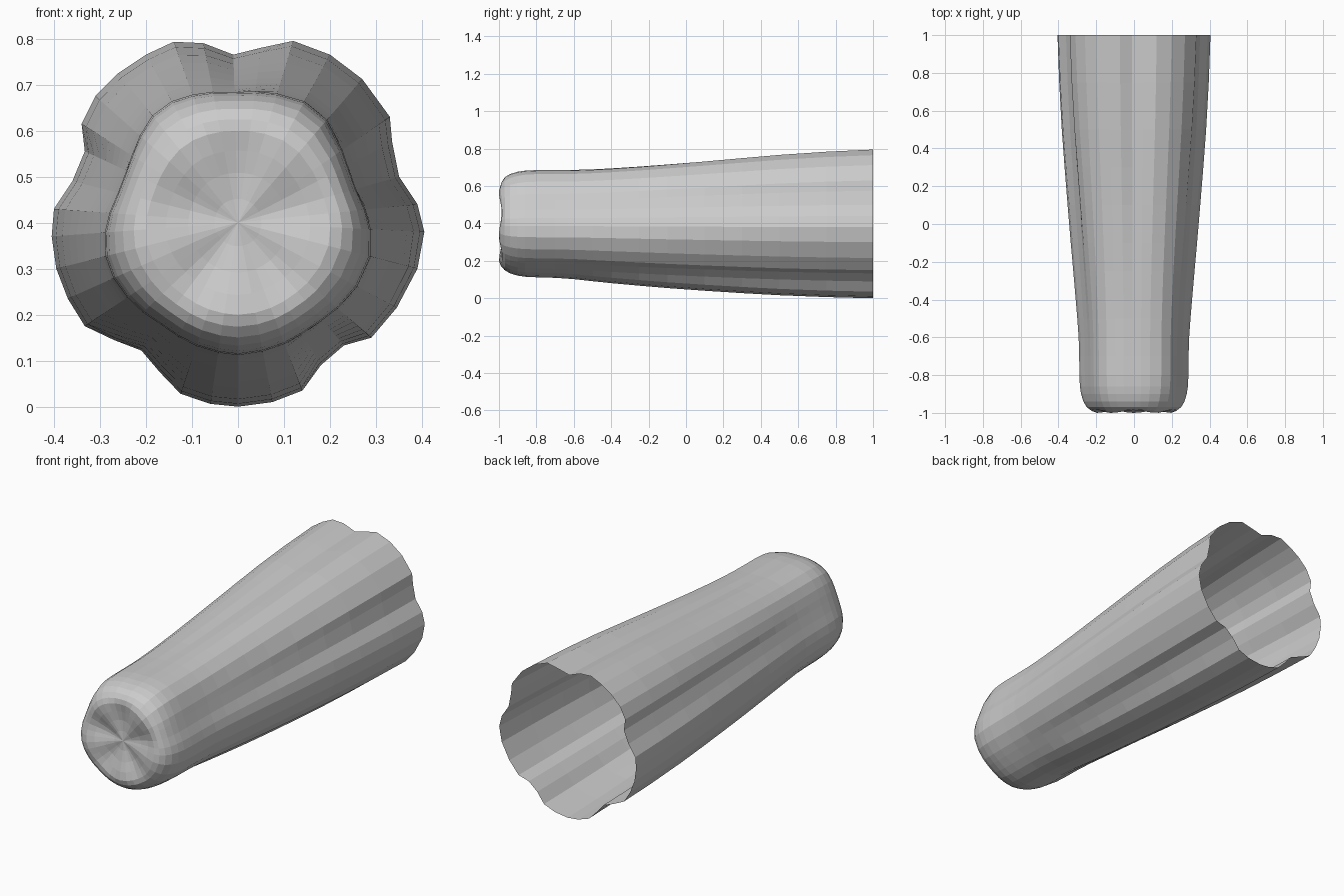
import bpy, bmesh, math

if "Cube" in bpy.data.objects:
    bpy.data.objects.remove(bpy.data.objects["Cube"])

CZ = 0.4  # height of the tube axis

# Scalloped outline of the open back end (x, z), clockwise from the top notch
BACK = [(-0.01, .765), (.05, .78), (.12, .795), (.20, .765), (.27, .712), (.33, .63),
        (.335, .575), (.35, .50), (.39, .44), (.405, .38), (.39, .30), (.345, .215),
        (.29, .15), (.23, .133), (.18, .09), (.14, .035), (.075, .01), (0, .0),
        (-.06, .006), (-.125, .028), (-.17, .075), (-.21, .122), (-.27, .145),
        (-.333, .175), (-.37, .235), (-.395, .30), (-.405, .37), (-.40, .43),
        (-.36, .49), (-.333, .555), (-.34, .615), (-.31, .675), (-.26, .725),
        (-.20, .765), (-.14, .793), (-.075, .79)]

# Right half of the rounded pentagon at the front end: (angle in degrees, radius)
NECK = [(-90, .288), (-72, .283), (-54, .277), (-36, .289), (-18, .300), (-4, .290),
        (18, .264), (30, .270), (40, .283), (52, .299), (63, .301), (72, .294), (90, .283)]

# Blend from neck outline to back outline along y
BLEND = [(-.8, 0), (-.7, .005), (-.6, .03), (-.5, .09), (-.4, .16), (-.25, .27), (-.1, .385),
         (.1, .53), (.3, .67), (.5, .80), (.75, .92), (1, 1)]

# Rounded, dished front end: (scale, y, roundness, strength of the radial valleys)
CAP = [(.99, -.86, .05, 0), (.97, -.90, .1, 0), (.93, -.94, .2, 0), (.87, -.97, .35, .1),
       (.79, -.99, .5, .4), (.70, -1.0, .6, .8), (.55, -.995, .7, 1),
       (.38, -.984, .8, .8), (.18, -.974, .9, .3)]


def lerp_table(table, v):
    for (a, p), (b, q) in zip(table, table[1:]):
        if v <= b:
            return p + (q - p) * (v - a) / (b - a)
    return table[-1][1]


def neck_point(x, z):
    a = math.atan2(z - CZ, abs(x))
    r = lerp_table(NECK, math.degrees(a))
    return math.copysign(r * math.cos(a), x), CZ + r * math.sin(a)


neck = [neck_point(x, z) for x, z in BACK]
bm = bmesh.new()
rings = []

# Closed end, from the centre of the dish outward
for s, y, rnd, v in reversed(CAP):
    ring = []
    for x, z in neck:
        a = math.atan2(z - CZ, x)
        r = math.hypot(x, z - CZ)
        r = s * (r + (.285 - r) * rnd)
        valley = .5 + .5 * math.cos(5 * (a - math.pi / 2))
        ring.append(bm.verts.new((r * math.cos(a), y + .018 * v * valley,
                                  CZ + r * math.sin(a))))
    rings.append(ring)

# Flared fluted body, the underside flaring sooner than the top
for y, t in BLEND:
    ring = []
    for (nx, nz), (bx, bz) in zip(neck, BACK):
        k = t ** (1 + .3 * math.sin(math.atan2(bz - CZ, bx)))
        ring.append(bm.verts.new((nx + (bx - nx) * k, y, nz + (bz - nz) * k)))
    rings.append(ring)

count = len(BACK)
for r0, r1 in zip(rings, rings[1:]):
    for i in range(count):
        j = (i + 1) % count
        bm.faces.new((r0[i], r0[j], r1[j], r1[i]))
centre = bm.verts.new((0, -.972, CZ))
for i in range(count):
    bm.faces.new((centre, rings[0][(i + 1) % count], rings[0][i]))
bmesh.ops.recalc_face_normals(bm, faces=bm.faces)

# Make sure the normals of the open shell point outward
bm.faces.ensure_lookup_table()
if bm.faces[-1].normal.y > 0:
    bmesh.ops.reverse_faces(bm, faces=bm.faces)

mesh = bpy.data.meshes.new("fluted_tube")
bm.to_mesh(mesh)
bm.free()
tube = bpy.data.objects.new("fluted_tube", mesh)
bpy.context.collection.objects.link(tube)
